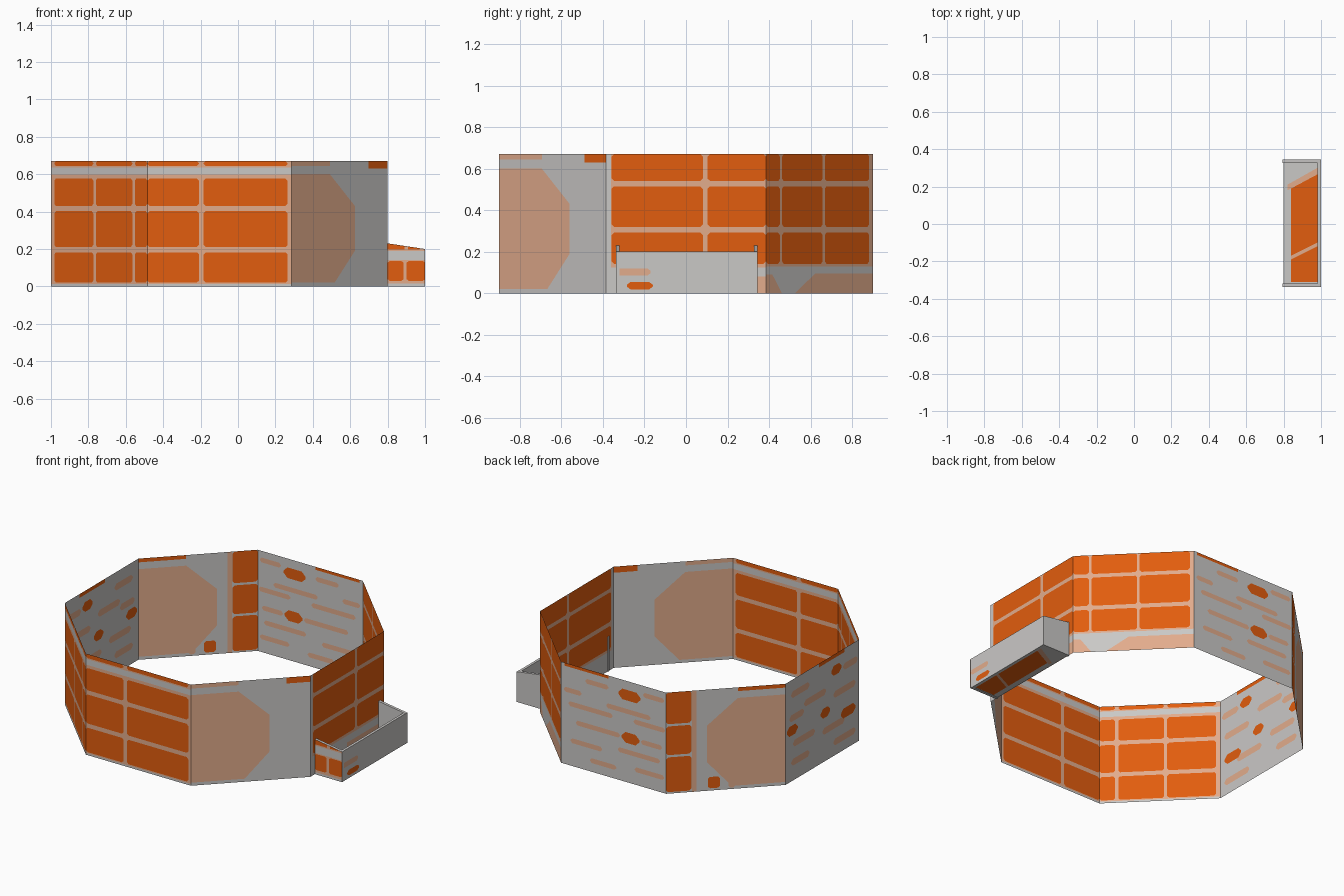
import bpy, bmesh, math
from mathutils import Vector

if "Cube" in bpy.data.objects:
    bpy.data.objects.remove(bpy.data.objects["Cube"])


def material(name, rgb):
    m = bpy.data.materials.new(name)
    lin = [((c / 255 + 0.055) / 1.055) ** 2.4 if c > 10 else c / 255 / 12.92 for c in rgb]
    m.diffuse_color = (*lin, 1)
    m.use_nodes = True
    m.node_tree.nodes["Principled BSDF"].inputs["Base Color"].default_value = m.diffuse_color
    return m


GRAY, ORANGE, TAN = 0, 1, 2
MATS = [material("gray", (202, 200, 198)),
        material("orange", (226, 93, 14)),
        material("tan", (226, 172, 140))]
H = 0.67


# --- flat patterns: convex shapes cut into a flat sheet -----------------
def split(poly, a, b):
    """Parts of poly left and right of the line a-b."""
    def side(p):
        return (b[0] - a[0]) * (p[1] - a[1]) - (b[1] - a[1]) * (p[0] - a[0])
    left, right = [], []
    for p, q in zip(poly, poly[1:] + poly[:1]):
        sp, sq = side(p), side(q)
        if sp >= -1e-9:
            left.append(p)
        if sp <= 1e-9:
            right.append(p)
        if sp * sq < -1e-16 and min(abs(sp), abs(sq)) > 1e-9:
            t = sp / (sp - sq)
            x = (p[0] + (q[0] - p[0]) * t, p[1] + (q[1] - p[1]) * t)
            left.append(x)
            right.append(x)
    return left, right


def area(poly):
    return abs(sum(p[0] * q[1] - q[0] * p[1] for p, q in zip(poly, poly[1:] + poly[:1]))) / 2


def paint(base, base_mat, shapes):
    pieces = [(base, base_mat)]
    for shape, mat in shapes:
        result = []
        for poly, m in pieces:
            rest, outside = poly, []
            for a, b in zip(shape, shape[1:] + shape[:1]):
                rest, out = split(rest, a, b)
                if len(out) > 2 and area(out) > 1e-7:
                    outside.append((out, m))
                if len(rest) < 3 or area(rest) < 1e-7:
                    rest = None
                    break
            result += outside + [(rest, mat)] if rest else [(poly, m)]
        pieces = result
    return pieces


def sheet(name, pieces, place):
    bm = bmesh.new()
    for poly, mat in pieces:
        f = bm.faces.new([bm.verts.new(place(*p)) for p in poly])
        f.material_index = mat
    bmesh.ops.remove_doubles(bm, verts=bm.verts, dist=1e-5)
    finish(name, bm)


def finish(name, bm):
    me = bpy.data.meshes.new(name)
    bm.to_mesh(me)
    bm.free()
    for m in MATS:
        me.materials.append(m)
    bpy.context.collection.objects.link(bpy.data.objects.new(name, me))


def rect(u0, u1, z0, z1, c=0.0):
    """Rectangle with chamfered corners; u runs 0-1 over a 0.75 wide wall."""
    if c == 0:
        return [(u0, z0), (u1, z0), (u1, z1), (u0, z1)]
    d = c / 0.75
    return [(u0 + d, z0), (u1 - d, z0), (u1, z0 + c), (u1, z1 - c),
            (u1 - d, z1), (u0 + d, z1), (u0, z1 - c), (u0, z0 + c)]


def panels(cols, rows):
    return [(rect(a, b, c, d, 0.012), ORANGE) for a, b in cols for c, d in rows]


def streaks(mat, height, spots):
    """Rounded marks: (centre u, centre z as share of height, width)."""
    return [(rect(max(u - w / 2, 0.005), min(u + w / 2, 0.995), z * H - height / 2,
                  z * H + height / 2, height * 0.4), mat) for u, z, w in spots]


# --- pattern of each of the eight walls --------------------------------
rows_a = [(0.02, 0.182), (0.21, 0.402), (0.43, 0.577), (0.643, H)]
rows_b = [(0.142, 0.292), (0.32, 0.515), (0.54, H)]
base_a = [(rect(0, 1, 0, 0.012), GRAY), (rect(0, 1, 0.597, 0.635), GRAY)]
front = base_a + panels([(0, 0.36), (0.39, 0.975)], rows_a)
front_left = base_a + panels([(0.035, 0.44), (0.465, 0.845), (0.87, 1)], rows_a)
right = [(rect(0, 0.03, 0, H), GRAY), (rect(0, 1, 0, 0.125), GRAY),
         (rect(0.5, 1, 0, 0.08), TAN)] + panels([(0.035, 0.605), (0.635, 1)], rows_b)
back_right = [(rect(0, 1, 0, 0.13), GRAY),
              ([(0, 0), (0.15, 0), (0.06, 0.09), (0, 0.09)], TAN),
              ([(0.27, 0), (1, 0), (1, 0.095), (0.46, 0.095)], TAN)]
back_right += panels([(0, 0.13), (0.15, 0.53), (0.55, 0.965)], rows_b)

# large tan half octagon on two opposite walls
octagon = [(0, 0.02), (0.45, 0.02), (0.66, 0.19), (0.66, 0.43), (0.4, 0.6), (0, 0.6)]
front_right = [(octagon, TAN), (rect(0, 0.4, 0.643, H), TAN),
               (rect(0.8, 1, 0.63, H), ORANGE)]
back_left = [([(1 - u, z) for u, z in reversed(octagon)], TAN),
             (rect(0.215, 0.255, 0, H), TAN),
             (rect(0.6, 1, 0.645, H), ORANGE)]
back_left += panels([(0, 0.21)], [(0.01, 0.24), (0.255, 0.445), (0.46, H)])
back_left += [(rect(0.35, 0.45, 0.015, 0.09, 0.012), ORANGE),
              (rect(0.52, 0.58, 0.01, 0.07, 0.012), TAN)]

back = streaks(TAN, 0.032, [
    (0.11, 0.74, 0.17), (0.34, 0.88, 0.22), (0.88, 0.91, 0.2), (0.64, 0.70, 0.42),
    (0.28, 0.61, 0.42), (0.84, 0.62, 0.3), (0.35, 0.44, 0.42), (0.86, 0.44, 0.2),
    (0.74, 0.30, 0.4), (0.24, 0.25, 0.3), (0.84, 0.15, 0.28), (0.4, 0.11, 0.25)])
back += streaks(ORANGE, 0.07, [(0.65, 0.86, 0.21), (0.66, 0.44, 0.17)])
back += [(rect(0.03, 0.45, 0.65, H), ORANGE)]
left = streaks(TAN, 0.045, [
    (0.2, 0.85, 0.25), (0.88, 0.82, 0.2), (0.4, 0.69, 0.3), (0.8, 0.6, 0.3),
    (0.15, 0.62, 0.2), (0.25, 0.36, 0.3), (0.65, 0.3, 0.3), (0.2, 0.18, 0.25),
    (0.8, 0.13, 0.3)])
left += streaks(ORANGE, 0.065, [(0.54, 0.48, 0.13), (0.85, 0.36, 0.2),
                                (0.09, 0.5, 0.15), (0.69, 0.84, 0.14)])
left += [(rect(0.45, 0.8, 0.645, H), ORANGE)]

corners = [(-0.485, -0.9), (0.285, -0.9), (0.8, -0.385), (0.8, 0.385),
           (0.285, 0.9), (-0.485, 0.9), (-1, 0.385), (-1, -0.385)]
walls = [("front_wall", TAN, front), ("front_right_wall", GRAY, front_right),
         ("right_wall", TAN, right), ("back_right_wall", TAN, back_right),
         ("back_wall", GRAY, back), ("back_left_wall", GRAY, back_left),
         ("left_wall", GRAY, left), ("front_left_wall", TAN, front_left)]
for i, (name, base, shapes) in enumerate(walls):
    a, b = Vector(corners[i]), Vector(corners[(i + 1) % 8])
    sheet(name, paint(rect(0, 1, 0, H), base, shapes),
          lambda u, z: (*a.lerp(b, u), z))


# --- tray on the right side --------------------------------------------
def slab(name, profile, y0, y1):
    """Extrude an x-z profile from y0 to y1."""
    bm = bmesh.new()
    f = bm.faces.new([bm.verts.new((x, y0, z)) for x, z in profile])
    ext = bmesh.ops.extrude_face_region(bm, geom=[f])["geom"]
    bmesh.ops.translate(bm, vec=(0, y1 - y0, 0),
                        verts=[v for v in ext if isinstance(v, bmesh.types.BMVert)])
    bmesh.ops.recalc_face_normals(bm, faces=bm.faces)
    finish(name, bm)


Y0, Y1, T = -0.337, 0.345, 0.018
side = [(0.795, 0), (1, 0), (1, 0.2), (0.795, 0.23)]
slab("tray_front_side", side, Y0, Y0 + T)
slab("tray_back_side", side, Y1 - T, Y1)
slab("tray_outer_side", rect(1 - T, 0.999, 0, 0.2), Y0 + T, Y1 - T)
slab("tray_floor", rect(0.8, 1 - T, 0.002, 0.01), Y0 + T, Y1 - T)

# painted sheets on the tray
side_shapes = [(rect(0.8, 1, 0, 0.015), GRAY), (rect(0.8, 1, 0.142, 0.19), GRAY),
               (rect(0.8, 0.885, 0.03, 0.135, 0.008), ORANGE),
               (rect(0.902, 1, 0.03, 0.135, 0.008), ORANGE),
               (rect(0.8, 0.89, 0.198, 0.23), ORANGE),
               (rect(0.91, 0.97, 0.198, 0.23), ORANGE)]
sheet("tray_front_panels", paint([(0.8, 0), (1, 0), (1, 0.2), (0.8, 0.23)], TAN, side_shapes),
      lambda x, z: (x, Y0 - 0.001, z))
sheet("tray_outer_marks", [(rect(Y0, -0.17, 0.085, 0.12, 0.012), TAN),
                           (rect(-0.285, -0.16, 0.018, 0.055, 0.014), ORANGE)],
      lambda y, z: (1.0, y, z))
floor = [([(0.84, -0.31), (0.98, -0.31), (0.98, -0.12), (0.84, -0.19)], ORANGE),
         ([(0.84, -0.19), (0.98, -0.12), (0.98, -0.1), (0.84, -0.17)], TAN),
         ([(0.84, -0.17), (0.98, -0.1), (0.98, 0.265), (0.84, 0.19)], ORANGE),
         ([(0.82, 0.18), (0.98, 0.265), (0.98, 0.3), (0.82, 0.21)], TAN)]
sheet("tray_floor_paint_top", floor, lambda x, y: (x, y, 0.011))
sheet("tray_floor_paint_under", [(p[::-1], m) for p, m in floor], lambda x, y: (x, y, 0.0))
